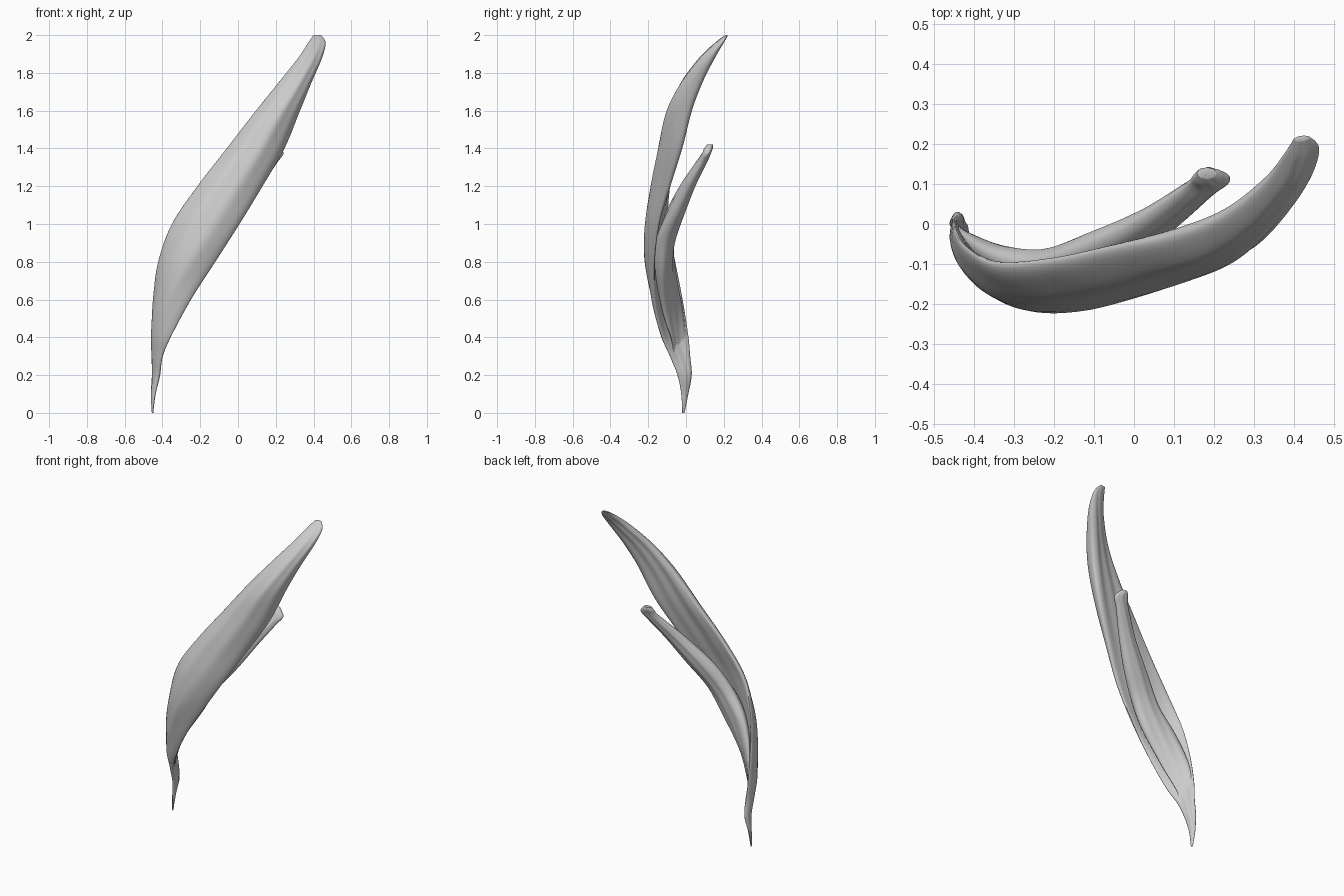
import bpy, bmesh, math
from mathutils import Vector


def spline(rows, u):
    """Catmull-Rom interpolation of section rows."""
    i = min(int(u), len(rows) - 2)
    t = u - i
    a, b = rows[max(i - 1, 0)], rows[i]
    c, d = rows[i + 1], rows[min(i + 2, len(rows) - 1)]
    return [0.5 * (2 * q + (r - p) * t + (2 * p - 5 * q + 4 * r - s) * t * t
                   + (3 * q - p - 3 * r + s) * t ** 3)
            for p, q, r, s in zip(a, b, c, d)]


def loft(name, rows, groove, seg=40, steps=8):
    """Skin curved lens sections: z, left x, y, right x, y, forward bulge, half thickness."""
    bm = bmesh.new()
    rings = []
    n = (len(rows) - 1) * steps
    for k in range(n + 1):
        z, lx, ly, rx, ry, bulge, th = spline(rows, k / steps)
        L, R = Vector((lx, ly, z)), Vector((rx, ry, z))
        d = (R - L).normalized()
        nrm = Vector((d.y, -d.x, 0))
        ring = []
        for j in range(seg):
            a = 2 * math.pi * j / seg
            t, s = math.cos(a), math.sin(a)
            # shallow lengthwise muscle fibres
            fibre = 1 + groove * math.sin(9 * t + 1.5 * math.sin(k * 0.09))
            off = bulge * (1 - t * t) + max(th, 0.002) * s * fibre
            ring.append(bm.verts.new((L + R) / 2 + (R - L) / 2 * t + nrm * off))
        rings.append(ring)
    for r0, r1 in zip(rings, rings[1:]):
        for j in range(seg):
            m = (j + 1) % seg
            bm.faces.new((r0[j], r0[m], r1[m], r1[j]))
    bm.faces.new(rings[0][::-1])
    bm.faces.new(rings[-1])
    bmesh.ops.recalc_face_normals(bm, faces=bm.faces)
    me = bpy.data.meshes.new(name)
    bm.to_mesh(me)
    bm.free()
    ob = bpy.data.objects.new(name, me)
    bpy.context.collection.objects.link(ob)
    bpy.ops.object.select_all(action='DESELECT')
    ob.select_set(True)
    bpy.context.view_layer.objects.active = ob
    bpy.ops.object.shade_smooth_by_angle(angle=math.radians(50))


# Long outer belly with its lower and upper tendons
loft("long_muscle_head", [
    (0.00, -.455, -.008, -.450, -.02, 0, .003),
    (0.10, -.457, .012, -.440, -.025, 0, .010),
    (0.20, -.445, .030, -.420, -.045, .003, .018),
    (0.30, -.443, .022, -.402, -.085, .012, .020),
    (0.42, -.450, .010, -.348, -.135, .030, .022),
    (0.60, -.447, -.020, -.250, -.170, .045, .030),
    (0.80, -.422, -.060, -.120, -.172, .065, .032),
    (1.00, -.350, -.100, .008, -.150, .052, .038),
    (1.20, -.215, -.095, .130, -.095, .046, .046),
    (1.40, -.060, -.065, .246, -.035, .044, .053),
    (1.60, .095, -.035, .328, .015, .036, .055),
    (1.75, .217, .010, .388, .075, .022, .046),
    (1.88, .320, .090, .444, .140, .006, .034),
    (1.96, .372, .165, .463, .190, 0, .020),
    (2.00, .400, .212, .440, .217, 0, .006),
], 0.07)

# Short inner belly, tucked into the hollow and splitting off to the back
loft("short_muscle_head", [
    (0.28, -.440, -.005, -.410, -.060, .010, .004),
    (0.38, -.443, .000, -.385, -.075, .015, .012),
    (0.55, -.435, -.020, -.300, -.120, .015, .028),
    (0.75, -.370, -.070, -.165, -.130, .015, .045),
    (0.90, -.270, -.100, -.080, -.110, .005, .050),
    (1.05, -.160, -.075, .030, -.045, 0, .048),
    (1.20, -.015, -.010, .125, .025, 0, .038),
    (1.32, .095, .065, .204, .090, 0, .028),
    (1.37, .135, .100, .240, .112, 0, .023),
    (1.40, .148, .117, .225, .120, 0, .022),
    (1.42, .158, .127, .205, .127, 0, .014),
], 0.05)
